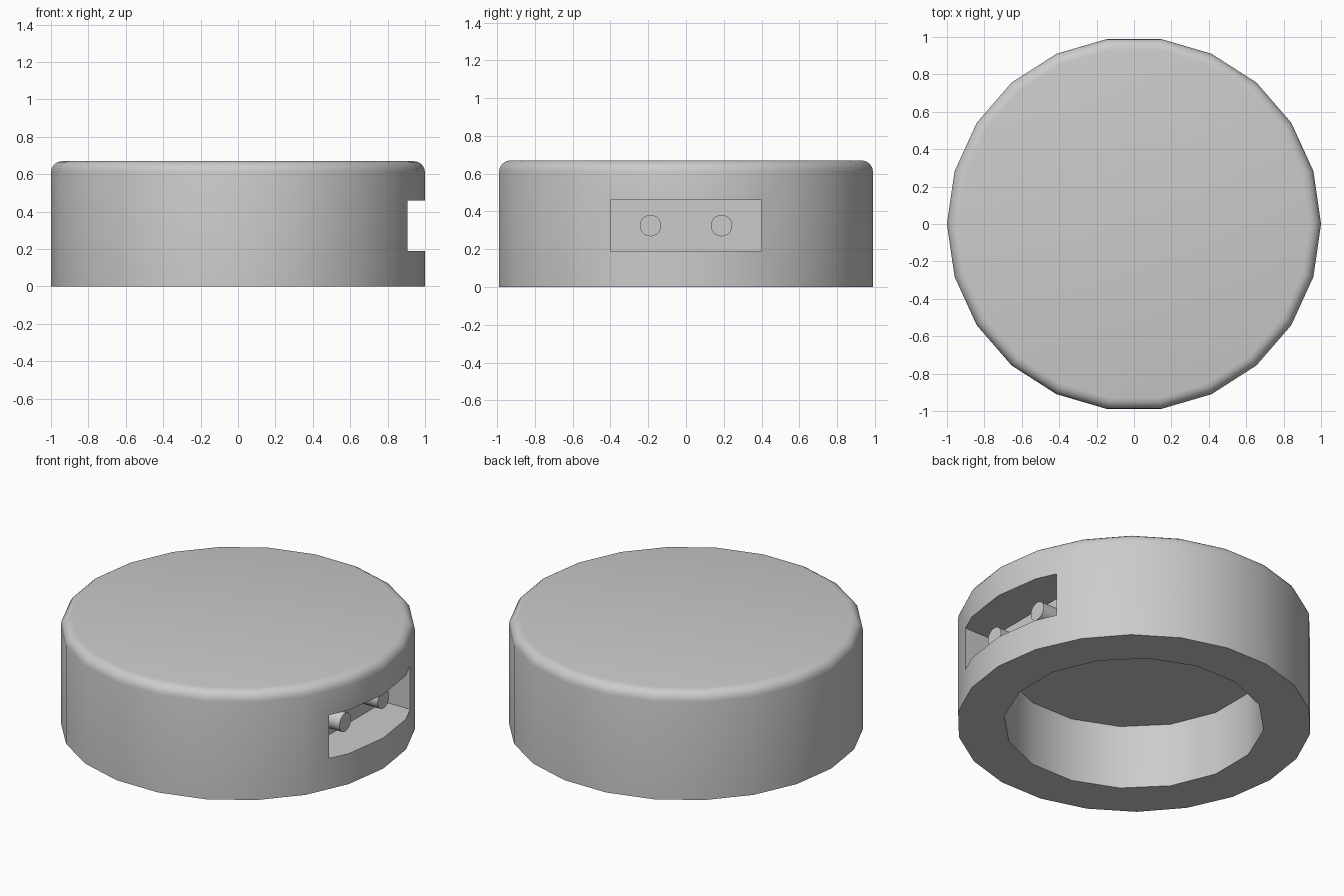
import bpy, bmesh, math

cube = bpy.data.objects.get("Cube")
if cube:
    bpy.data.objects.remove(cube, do_unlink=True)

# Material
grey = bpy.data.materials.new("plain grey")
grey.use_nodes = True
colour = (0.6, 0.6, 0.6, 1)
grey.diffuse_color = colour
grey.node_tree.nodes["Principled BSDF"].inputs["Base Color"].default_value = colour


def cylinder(name, sides, radius, depth, location, rotation=(0, 0, 0)):
    bpy.ops.mesh.primitive_cylinder_add(vertices=sides, radius=radius, depth=depth,
                                        location=location, rotation=rotation)
    obj = bpy.context.object
    obj.name = name
    bpy.ops.object.transform_apply(location=True, rotation=True, scale=True)
    obj.data.materials.append(grey)
    return obj


def smooth(obj):
    bpy.ops.object.select_all(action='DESELECT')
    obj.select_set(True)
    bpy.context.view_layer.objects.active = obj
    bpy.ops.object.shade_smooth_by_angle(angle=math.radians(30))


def cut(obj, cutter):
    mod = obj.modifiers.new("cut", 'BOOLEAN')
    mod.operation = 'DIFFERENCE'
    mod.solver = 'EXACT'
    mod.object = cutter
    bpy.context.view_layer.objects.active = obj
    bpy.ops.object.modifier_apply(modifier=mod.name)
    bpy.data.objects.remove(cutter, do_unlink=True)


HEIGHT = 0.67
POCKET_BACK = 0.725

# Round body with a softened top rim
body = cylinder("round_body", 22, 1, HEIGHT, (0, 0, HEIGHT / 2), (0, 0, math.pi / 2))
bm = bmesh.new()
bm.from_mesh(body.data)
rim = [e for e in bm.edges if all(v.co.z > HEIGHT - 0.01 for v in e.verts)]
bmesh.ops.bevel(bm, geom=rim, offset=0.06, segments=4, profile=0.5, affect='EDGES')
bm.to_mesh(body.data)
bm.free()

# Hollow underside
cavity_top = 0.4
cut(body, cylinder("cavity_cutter", 16, 0.735, cavity_top + 0.2,
                   (0, 0, cavity_top / 2 - 0.1), (0, 0, math.pi / 16)))

# Rectangular socket pocket in the +x side
bpy.ops.mesh.primitive_cube_add(size=1, location=(POCKET_BACK + 0.25, 0, 0.325))
pocket = bpy.context.object
pocket.name = "pocket_cutter"
pocket.scale = (0.5, 0.8, 0.27)
bpy.ops.object.transform_apply(location=True, rotation=True, scale=True)
pocket.data.materials.append(grey)
cut(body, pocket)
smooth(body)

# Two contact pins standing on the back wall of the pocket
PIN_TIP = 0.87
for side, label in ((1, "back"), (-1, "front")):
    pin = cylinder(label + "_pin", 24, 0.057, PIN_TIP - POCKET_BACK,
                   ((PIN_TIP + POCKET_BACK) / 2, side * 0.188, 0.325),
                   (0, math.pi / 2, 0))
    smooth(pin)
